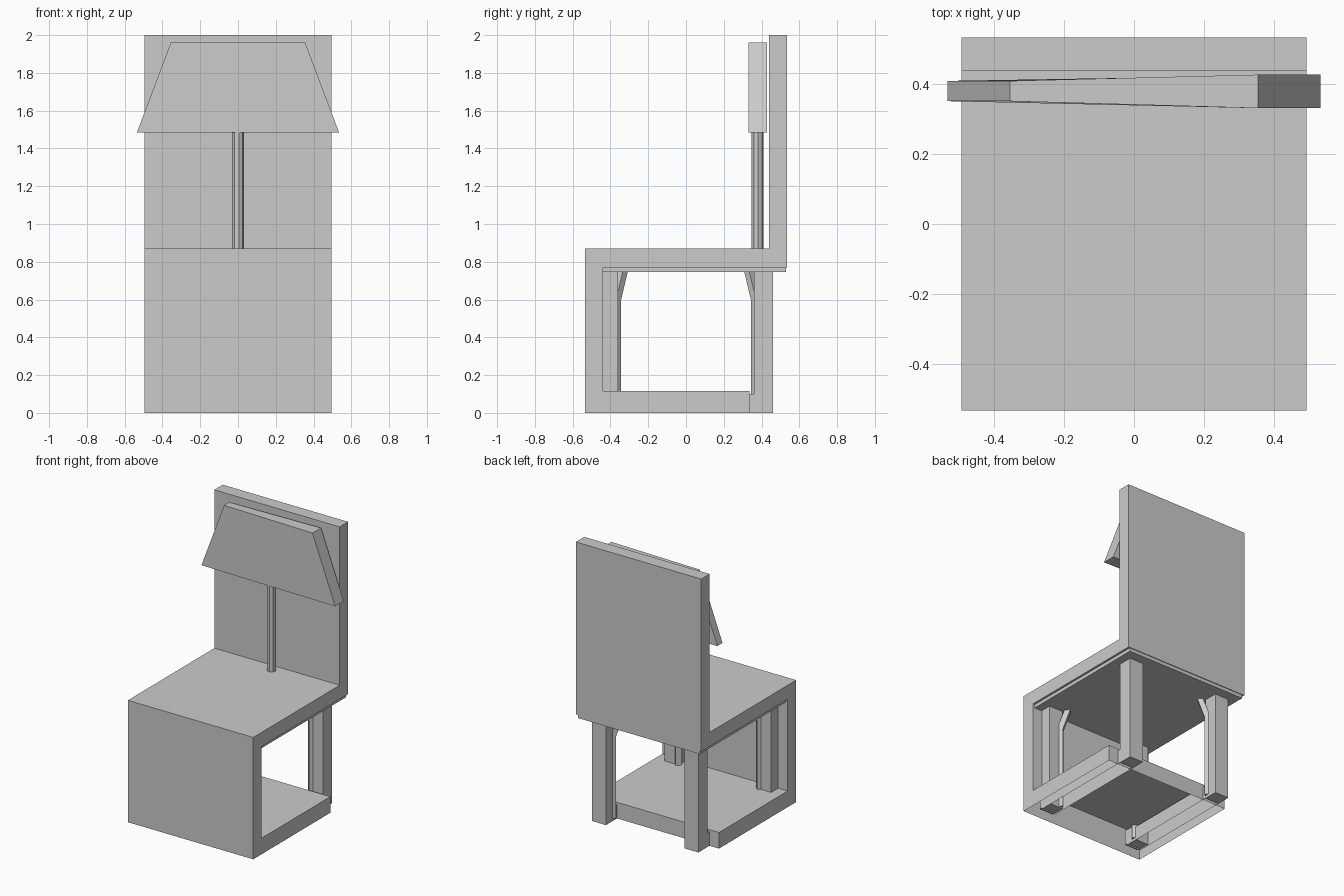
import bpy, bmesh, math
from mathutils import Vector

if "Cube" in bpy.data.objects:
    bpy.data.objects.remove(bpy.data.objects["Cube"])


def make(name, verts, faces):
    mesh = bpy.data.meshes.new(name)
    mesh.from_pydata(verts, [], faces)
    bm = bmesh.new()
    bm.from_mesh(mesh)
    bmesh.ops.recalc_face_normals(bm, faces=bm.faces)
    bm.to_mesh(mesh)
    bm.free()
    ob = bpy.data.objects.new(name, mesh)
    bpy.context.collection.objects.link(ob)
    return ob


def loft(name, rings, skip_side=None, cap_start=True):
    """Join equal-length rings of points; optionally leave a side or the first cap open."""
    n = len(rings[0])
    verts = [p for r in rings for p in r]
    faces = []
    for k in range(len(rings) - 1):
        for i in range(n):
            if i != skip_side:
                j = (i + 1) % n
                faces.append((k*n + i, k*n + j, (k+1)*n + j, (k+1)*n + i))
    if cap_start:
        faces.append(tuple(range(n)))
    faces.append(tuple(range((len(rings) - 1) * n, len(rings) * n)))
    return make(name, verts, faces)


def box(name, x0, x1, y0, y1, z0, z1, open_bottom=False):
    rings = [[(x0, y0, z), (x1, y0, z), (x1, y1, z), (x0, y1, z)] for z in (z0, z1)]
    return loft(name, rings, cap_start=not open_bottom)


# Continuous body: floor, front, top and tall back, open underneath
profile = [(-.535, 0), (.335, 0), (.335, .115), (-.44, .115), (-.44, .77),
           (.535, .77), (.535, 2), (.44, 2), (.44, .87), (-.535, .87)]
loft("body_shell", [[(x, y, z) for y, z in profile] for x in (-.495, .495)], skip_side=0)

# Thin plate under the top
box("under_plate", -.48, .48, -.44, .53, .745, .77)

for sx in (-1, 1):
    side = "left" if sx < 0 else "right"
    xa, xb = sorted((sx * .31, sx * .42))
    # Bottom rail joining front and back legs
    box(side + "_rail", xa, xb, -.44, .46, 0, .1, open_bottom=True)
    for sy in (-1, 1):
        end = "front" if sy < 0 else "back"
        ya, yb = sorted((sy * .36, sy * .46))
        box(f"{end}_{side}_leg", xa, xb, ya, yb, .01 if sy < 0 else 0, .75)
        # Slim post on the inner corner, bending diagonally inward at the top
        inward = Vector((-sx, -sy, 0)).normalized()
        across = Vector((-inward.y, inward.x, 0))
        rings = []
        for z, shift in ((.02, 0), (.6, 0), (.75, .05)):
            c = Vector((sx * .32, sy * .37, z)) + inward * shift
            rings.append([c + inward * a + across * b for a, b in
                          ((-.02, -.02), (.018, -.02), (.018, .02), (-.02, .02))])
        loft(f"{end}_{side}_brace", rings)

# Lamp pole
pole = [[(.031 * math.cos(a), .378 + .032 * math.sin(a), z)
         for a in (math.radians(8 + 45 * i) for i in range(8))] for z in (.86, 1.5)]
loft("lamp_pole", pole)

# Flat lampshade, thicker at its right end
loft("lamp_shade", [[(-w, .352, z), (w, .332, z), (w, .428, z), (-w, .41, z)]
                    for w, z in ((.535, 1.485), (.356, 1.96))])
